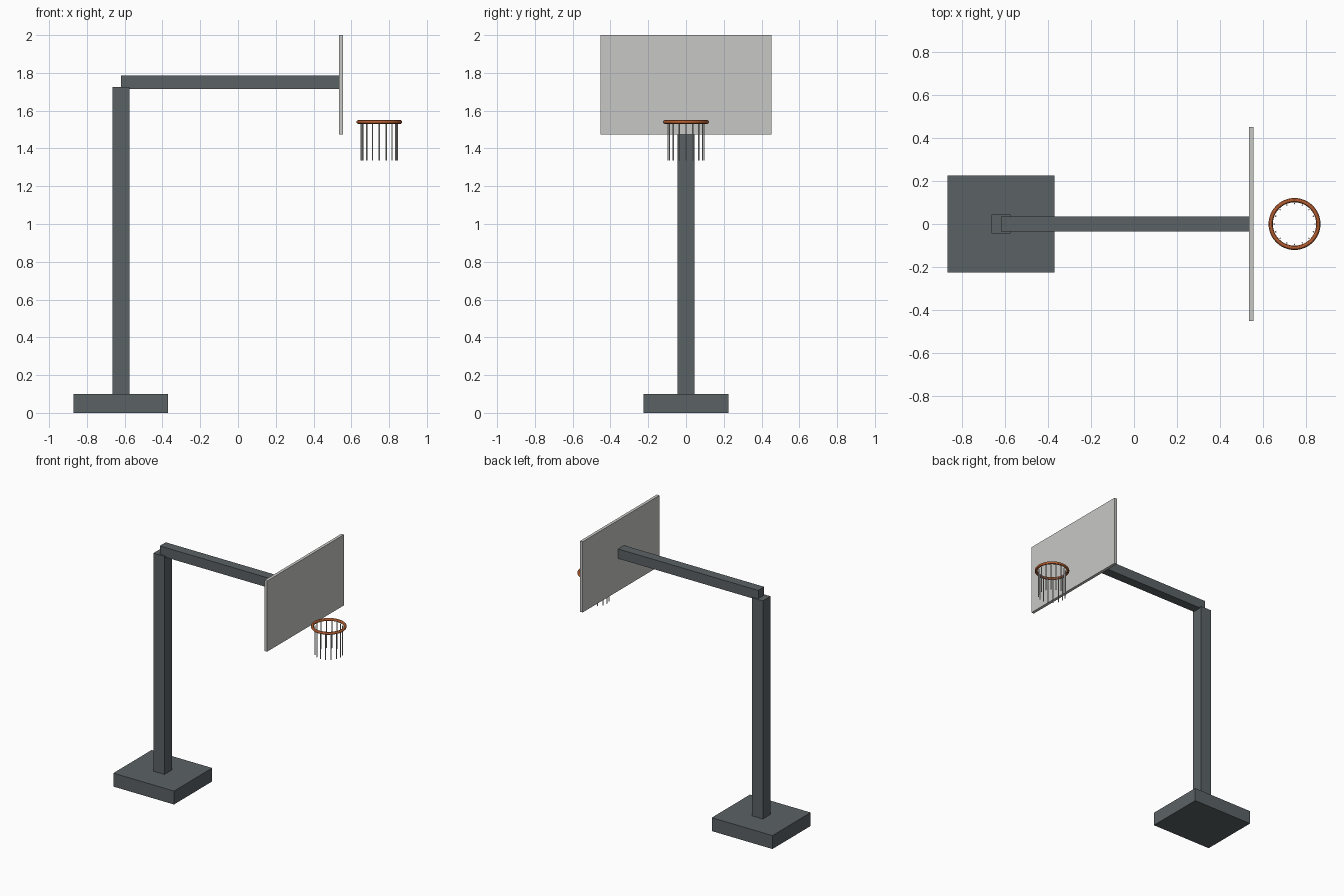
import bpy, math

if "Cube" in bpy.data.objects:
    bpy.data.objects.remove(bpy.data.objects["Cube"])


def material(name, color):
    m = bpy.data.materials.new(name)
    m.diffuse_color = (*color, 1)
    m.use_nodes = True
    m.node_tree.nodes["Principled BSDF"].inputs["Base Color"].default_value = m.diffuse_color
    return m


STEEL = material("dark_steel", (0.105, 0.122, 0.130))
BOARD = material("light_grey", (0.575, 0.575, 0.565))
ORANGE = material("rim_orange", (0.45, 0.11, 0.03))


def box(name, x, y, z, mat):
    """Box from (min, max) ranges along each axis."""
    r = (x, y, z)
    bpy.ops.mesh.primitive_cube_add(size=1, location=[(a + b) / 2 for a, b in r])
    o = bpy.context.object
    o.name = name
    o.scale = [b - a for a, b in r]
    bpy.ops.object.transform_apply(location=False, rotation=False, scale=True)
    o.data.materials.append(mat)


# stand
box("base", (-0.87, -0.37), (-0.225, 0.225), (0, 0.10), STEEL)
box("post", (-0.665, -0.575), (-0.045, 0.045), (0.10, 1.725), STEEL)
box("arm", (-0.62, 0.535), (-0.035, 0.035), (1.715, 1.787), STEEL)
box("backboard", (0.535, 0.557), (-0.452, 0.452), (1.473, 2.0), BOARD)

# rim
CX, RIM_Z = 0.748, 1.54
bpy.ops.mesh.primitive_torus_add(location=(CX, 0, RIM_Z), major_radius=0.111,
                                 minor_radius=0.01, major_segments=48, minor_segments=12)
rim = bpy.context.object
rim.name = "rim"
rim.data.materials.append(ORANGE)
bpy.ops.object.shade_smooth_by_angle()

# net cords hanging just inside the rim
N, TOP, BOTTOM = 16, 1.537, 1.335
for i in range(N):
    a = 2 * math.pi * i / N
    bpy.ops.mesh.primitive_cylinder_add(
        vertices=8, radius=0.0035, depth=TOP - BOTTOM,
        location=(CX + 0.095 * math.cos(a), 0.095 * math.sin(a), (TOP + BOTTOM) / 2))
    cord = bpy.context.object
    cord.name = f"net_cord_{i + 1}"
    cord.data.materials.append(BOARD)
